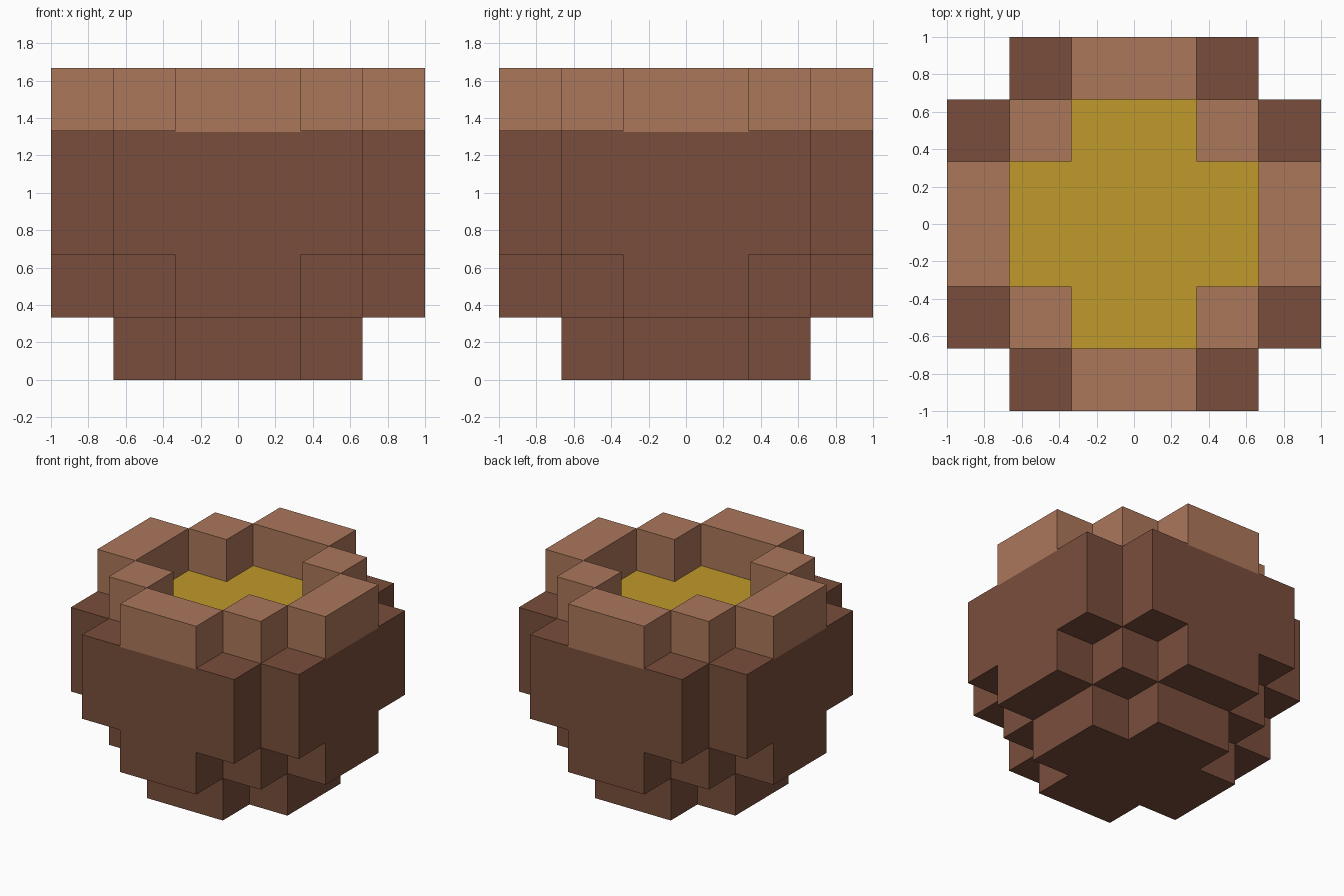
import bpy
import bmesh
import math
from mathutils import Vector

cube = bpy.data.objects.get("Cube")
if cube:
    bpy.data.objects.remove(cube)

U = 1 / 3                                     # block size
LEVELS = [0, U, 2 * U, 1.325, 4 * U, 5 * U]   # layer heights

# Stepped footprints: reach of each column of blocks, counted from the centre
CROSS, STEPPED, WIDE = (2, 1, 0), (3, 2, 1), (3, 3, 2)


def inside(i, j, footprint):
    a, b = max(i, -1 - i), max(j, -1 - j)     # mirrored column and row
    return b < footprint[a]


# Assign every block to a part
blocks = {}
for layer, footprint in enumerate((CROSS, STEPPED, WIDE, WIDE, STEPPED)):
    for i in range(-3, 3):
        for j in range(-3, 3):
            if not inside(i, j, footprint):
                continue
            core = inside(i, j, CROSS)
            arm = not core and (i in (-1, 0) or j in (-1, 0))
            part = "pot_body"
            if layer == 3 and core:
                part = "filling"
            elif layer == 4 or (layer == 3 and arm):
                part = "pot_rim"
            if not (layer == 4 and core):     # hollow of the rim
                blocks[i, j, layer] = part


def point(i, j, k):
    return (i * U, j * U, LEVELS[k])


def build(name, material_name, colour):
    """Skin the exposed sides of one part's blocks."""
    bm = bmesh.new()
    for cell, part in blocks.items():
        if part != name:
            continue
        for axis in range(3):
            for side in (0, 1):
                step = [0, 0, 0]
                step[axis] = 2 * side - 1
                if tuple(c + s for c, s in zip(cell, step)) in blocks:
                    continue
                u, v = (axis + 1) % 3, (axis + 2) % 3
                verts = []
                for du, dv in ((0, 0), (1, 0), (1, 1), (0, 1)):
                    corner = list(cell)
                    corner[axis] += side
                    corner[u] += du
                    corner[v] += dv
                    verts.append(bm.verts.new(point(*corner)))
                face = bm.faces.new(verts)
                face.normal_update()
                if face.normal.dot(Vector(step)) < 0:
                    face.normal_flip()
    # Join the blocks and merge the coplanar squares
    bmesh.ops.remove_doubles(bm, verts=bm.verts[:], dist=0.001)
    bmesh.ops.dissolve_limit(bm, angle_limit=math.radians(1),
                             verts=bm.verts[:], edges=bm.edges[:])
    mesh = bpy.data.meshes.new(name)
    bm.to_mesh(mesh)
    bm.free()

    mat = bpy.data.materials.new(material_name)
    mat.use_nodes = True
    mat.diffuse_color = (*colour, 1)
    mat.node_tree.nodes["Principled BSDF"].inputs["Base Color"].default_value = (*colour, 1)
    mesh.materials.append(mat)
    bpy.context.collection.objects.link(bpy.data.objects.new(name, mesh))


build("pot_body", "dark brown", (0.191, 0.076, 0.044))
build("pot_rim", "light brown", (0.41, 0.184, 0.105))
build("filling", "golden yellow", (0.53, 0.319, 0.024))
